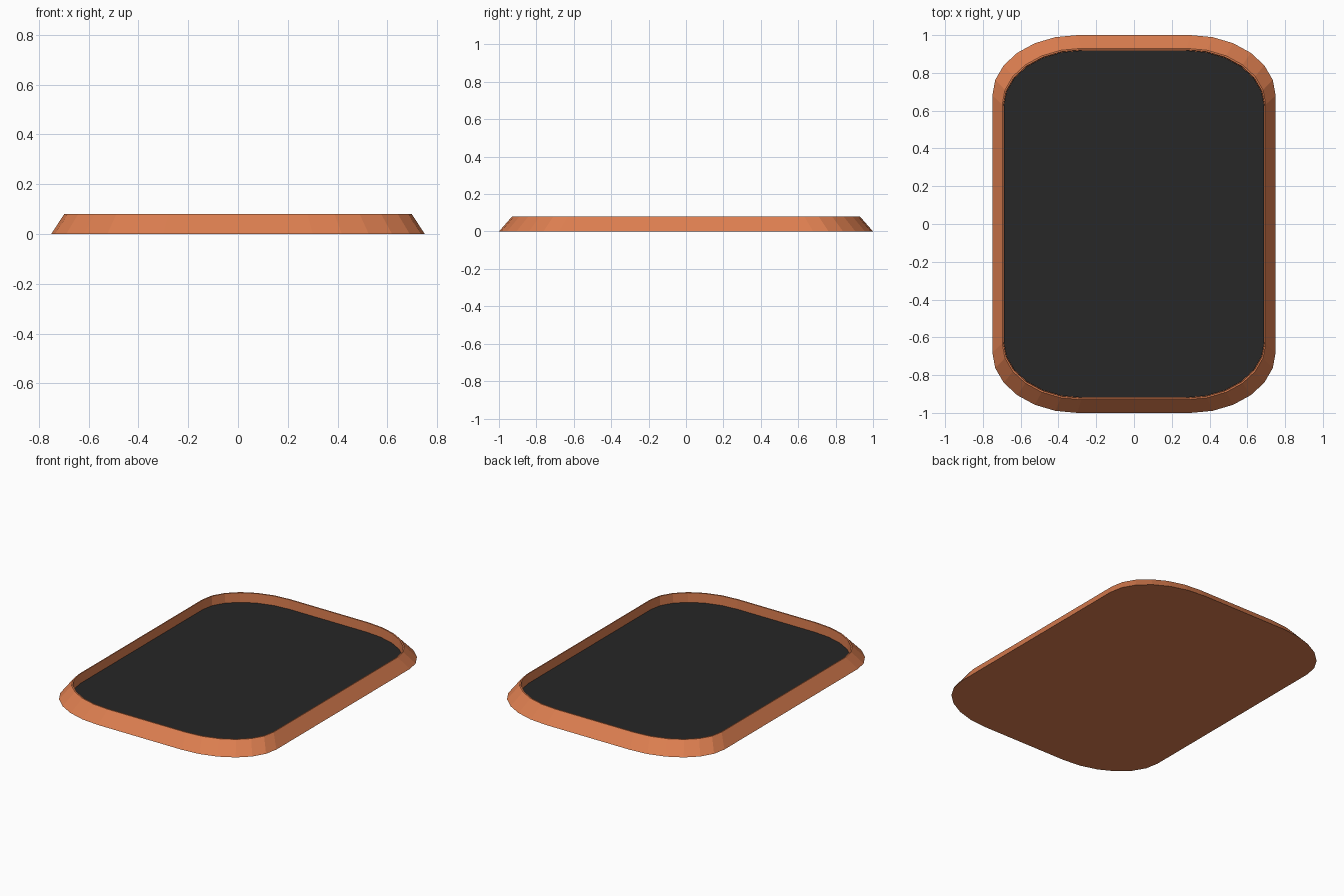
import bpy, bmesh
from math import cos, sin, pi

if "Cube" in bpy.data.objects:
    bpy.data.objects.remove(bpy.data.objects["Cube"])

HALF_X, HALF_Y = 0.75, 1.0
RX, RY, SEG = 0.45, 0.32, 6


def outline(scale, z):
    """Rounded rectangle with stretched corners, counter-clockwise."""
    pts = []
    for i, (sx, sy) in enumerate(((1, 1), (-1, 1), (-1, -1), (1, -1))):
        for k in range(SEG + 1):
            a = (i + k / SEG) * pi / 2
            x = sx * (HALF_X - RX) + RX * cos(a)
            y = sy * (HALF_Y - RY) + RY * sin(a)
            pts.append((x * scale, y * scale, z))
    return pts


def loft(name, rings, color):
    """Closed solid through a list of (scale, z) outlines."""
    bm = bmesh.new()
    loops = [[bm.verts.new(p) for p in outline(s, z)] for s, z in rings]
    n = len(loops[0])
    for a, b in zip(loops, loops[1:]):
        for i in range(n):
            j = (i + 1) % n
            bm.faces.new((a[i], a[j], b[j], b[i]))
    bm.faces.new(loops[0][::-1])
    bm.faces.new(loops[-1])
    bmesh.ops.recalc_face_normals(bm, faces=bm.faces)
    mesh = bpy.data.meshes.new(name)
    bm.to_mesh(mesh)
    bm.free()
    mat = bpy.data.materials.new(name + "_color")
    mat.diffuse_color = color
    mat.use_nodes = True
    mat.node_tree.nodes["Principled BSDF"].inputs["Base Color"].default_value = mat.diffuse_color
    mesh.materials.append(mat)
    obj = bpy.data.objects.new(name, mesh)
    bpy.context.collection.objects.link(obj)
    return obj


# Tray: sloped outside, thin lip, inner wall and floor
loft("tray", [(1, 0), (0.93, 0.08), (0.922, 0.08), (0.92, 0.012)],
     (0.72, 0.21, 0.08, 1))

# Dark pad lying in the tray
loft("pad", [(0.919, 0.013), (0.919, 0.02)], (0.02, 0.02, 0.02, 1))
